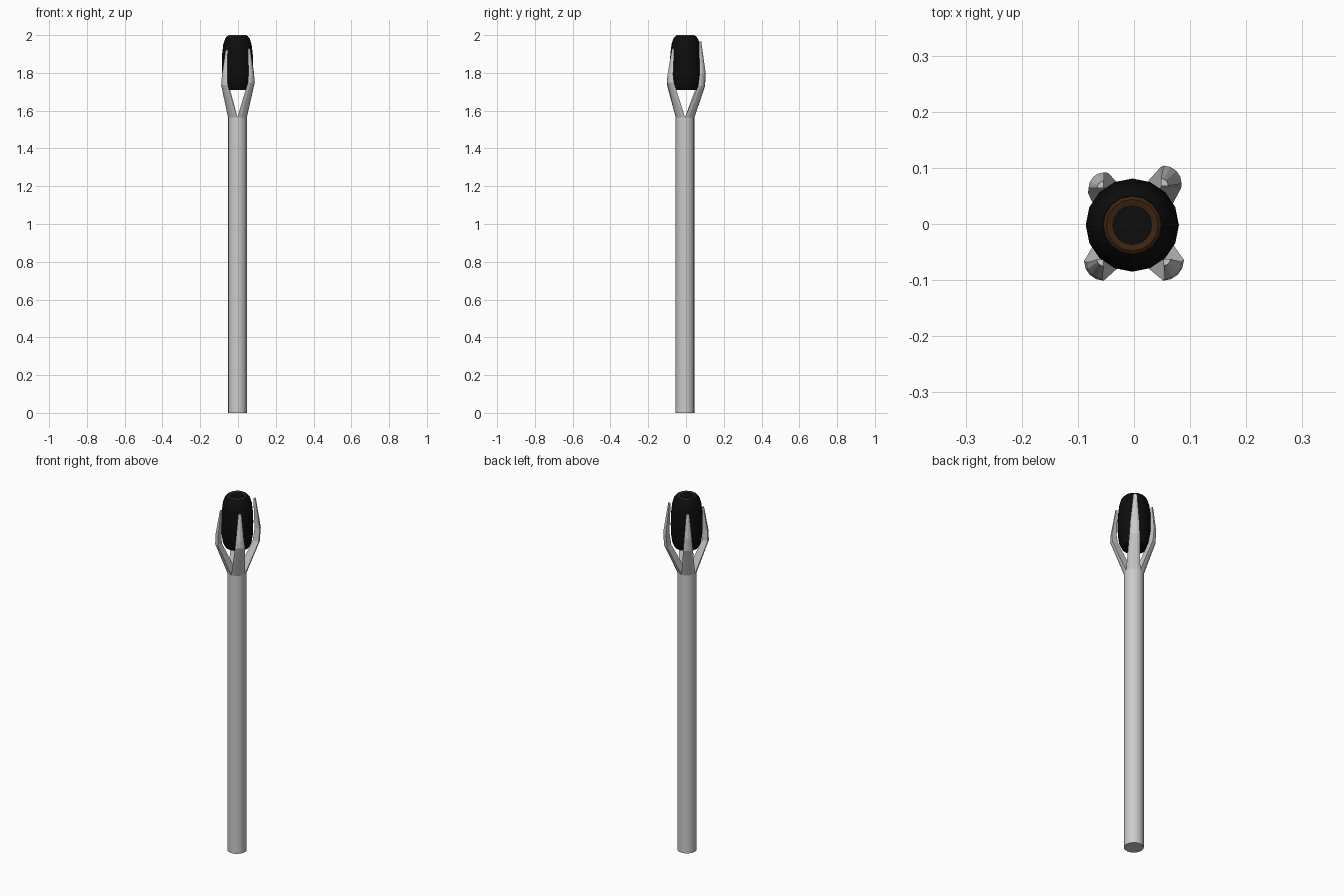
import bpy, bmesh, math

if "Cube" in bpy.data.objects:
    bpy.data.objects.remove(bpy.data.objects["Cube"])

SIDES = 16
CX, CY = -0.003, -0.005


def material(name, rgb):
    m = bpy.data.materials.new(name)
    m.diffuse_color = (*rgb, 1)
    m.use_nodes = True
    m.node_tree.nodes["Principled BSDF"].inputs["Base Color"].default_value = m.diffuse_color
    return m


def loft(name, rings, mat=None, smooth=True, cap_start=True, cap_end=True):
    """Skin a list of closed rings, each a list of xyz points."""
    bm = bmesh.new()
    rows = [[bm.verts.new(p) for p in ring] for ring in rings]
    for a, b in zip(rows, rows[1:]):
        for i in range(len(a)):
            j = (i + 1) % len(a)
            bm.faces.new((a[i], a[j], b[j], b[i]))
    if cap_start:
        bm.faces.new(rows[0][::-1])
    if cap_end:
        bm.faces.new(rows[-1])
    bmesh.ops.recalc_face_normals(bm, faces=bm.faces)
    me = bpy.data.meshes.new(name)
    bm.to_mesh(me)
    bm.free()
    ob = bpy.data.objects.new(name, me)
    bpy.context.collection.objects.link(ob)
    if mat:
        me.materials.append(mat)
    if smooth:
        bpy.ops.object.select_all(action='DESELECT')
        ob.select_set(True)
        bpy.context.view_layer.objects.active = ob
        bpy.ops.object.shade_smooth_by_angle(angle=math.radians(30))
    return ob


def circle(r, z, cx=CX, cy=CY):
    return [(cx + r * math.cos(2 * math.pi * i / SIDES),
             cy + r * math.sin(2 * math.pi * i / SIDES), z) for i in range(SIDES)]


def lathe(name, profile, mat=None, **kw):
    return loft(name, [circle(r, z, CX, -0.002) for r, z in profile], mat, **kw)


black = material("black", (0.004, 0.004, 0.004))
brown = material("brown", (0.045, 0.018, 0.005))

# Shaft
loft("shaft", [circle(0.05, 0), circle(0.05, 1.565)])

# Barrel-shaped head
lathe("head", [(0.062, 1.71), (0.074, 1.735), (0.081, 1.78), (0.083, 1.84),
               (0.081, 1.90), (0.075, 1.95), (0.065, 1.982), (0.053, 1.996)], black)

# Rim on the head, and the dark disc inside it
lathe("head_rim", [(0.053, 1.995), (0.046, 2.0), (0.035, 1.997)], brown,
      cap_start=False, cap_end=False)
lathe("head_cap", [(0.036, 1.993), (0.035, 1.998)], black)


# Claws: quarter slices of the shaft drawn up and outwards, each slightly different
def claw(name, sx, sy, sections):
    rings = []
    for x, y, z, r in sections:
        x, y = CX * (z < 1.6) + sx * x, CY * (z < 1.6) + sy * y
        ring = [(x, y, z)]
        for i in range(5):
            a = math.pi / 8 * i
            ring.append((x + sx * r * math.cos(a), y + sy * r * math.sin(a), z))
        rings.append(ring)
    loft(name, rings, smooth=False)


BASE = (0, 0, 1.565, 0.05)
claw("claw_back_right", 1, 1, [BASE, (0.047, 0.064, 1.73, 0.037),
                               (0.053, 0.072, 1.80, 0.032), (0.048, 0.068, 1.965, 0.013)])
claw("claw_back_left", -1, 1, [BASE, (0.046, 0.055, 1.73, 0.036),
                               (0.053, 0.064, 1.80, 0.028), (0.054, 0.064, 1.93, 0.012)])
claw("claw_front_left", -1, -1, [BASE, (0.054, 0.066, 1.735, 0.035),
                                 (0.056, 0.069, 1.79, 0.029), (0.054, 0.063, 1.92, 0.012)])
claw("claw_front_right", 1, -1, [BASE, (0.052, 0.064, 1.75, 0.037),
                                 (0.055, 0.068, 1.79, 0.030), (0.053, 0.062, 1.93, 0.012)])
